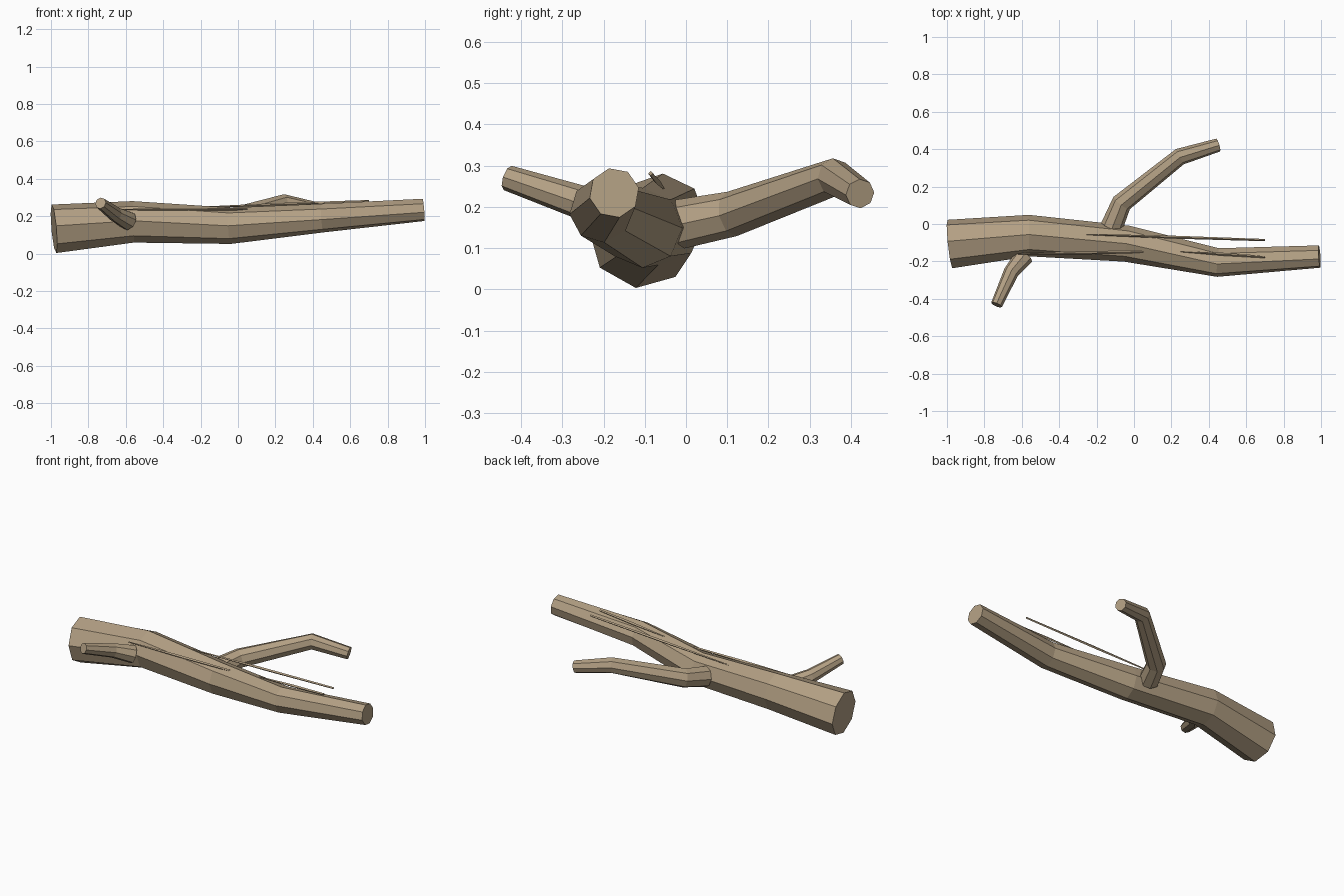
import bpy, bmesh, math
from mathutils import Vector

if "Cube" in bpy.data.objects:
    bpy.data.objects.remove(bpy.data.objects["Cube"])

mat = bpy.data.materials.new("bark")
mat.diffuse_color = (0.45, 0.35, 0.23, 1)
mat.use_nodes = True
mat.node_tree.nodes["Principled BSDF"].inputs["Base Color"].default_value = mat.diffuse_color


def limb(name, rows, sides=8):
    """Faceted tube through rows of (x, y, z, radius, roll in degrees)."""
    pts = [Vector(r[:3]) for r in rows]
    bm = bmesh.new()
    rings = []
    for i, (p, row) in enumerate(zip(pts, rows)):
        t = Vector()
        if i > 0:
            t += (p - pts[i - 1]).normalized()
        if i < len(pts) - 1:
            t += (pts[i + 1] - p).normalized()
        t.normalize()
        s = Vector((0, 0, 1)).cross(t).normalized()
        u = t.cross(s)
        ring = []
        for k in range(sides):
            a = math.radians(row[4]) + math.tau * k / sides
            ring.append(bm.verts.new(p + row[3] * (s * math.cos(a) + u * math.sin(a))))
        rings.append(ring)
    for a, b in zip(rings, rings[1:]):
        for k in range(sides):
            n = (k + 1) % sides
            bm.faces.new((a[k], a[n], b[n], b[k]))
    bm.faces.new(rings[0])
    bm.faces.new(rings[-1])
    bmesh.ops.recalc_face_normals(bm, faces=bm.faces)
    me = bpy.data.meshes.new(name)
    bm.to_mesh(me)
    bm.free()
    me.materials.append(mat)
    ob = bpy.data.objects.new(name, me)
    bpy.context.collection.objects.link(ob)
    return ob


# Main log
limb("log_trunk", [
    (-0.984, -0.107, 0.133, 0.131, -7),
    (-0.56, -0.062, 0.170, 0.111, -3),
    (-0.04, -0.105, 0.149, 0.097, 0),
    (0.45, -0.206, 0.190, 0.077, 6),
    (0.992, -0.174, 0.234, 0.061, 12)])

# Side branches
limb("back_branch", [
    (-0.12, -0.016, 0.158, 0.060, 5),
    (-0.066, 0.112, 0.183, 0.055, 5),
    (0.245, 0.360, 0.272, 0.046, 5),
    (0.45, 0.422, 0.232, 0.036, 5)])
limb("front_branch", [
    (-0.585, -0.170, 0.175, 0.052, 5),
    (-0.657, -0.258, 0.212, 0.041, 5),
    (-0.735, -0.432, 0.270, 0.031, 5)])

# Thin bark splinters lying along the top
splinters = [
    ((-0.27, -0.055, 0.245), (0.70, -0.086, 0.281)),
    ((-0.62, -0.160, 0.236), (0.05, -0.150, 0.238)),
    ((0.25, -0.147, 0.252), (0.70, -0.176, 0.278)),
]
for i, (a, b) in enumerate(splinters):
    m = [(p + q) / 2 for p, q in zip(a, b)]
    limb(f"splinter_{i + 1}", [(*a, 0.003, 0), (*m, 0.008, 0), (*b, 0.006, 0)], 4)
